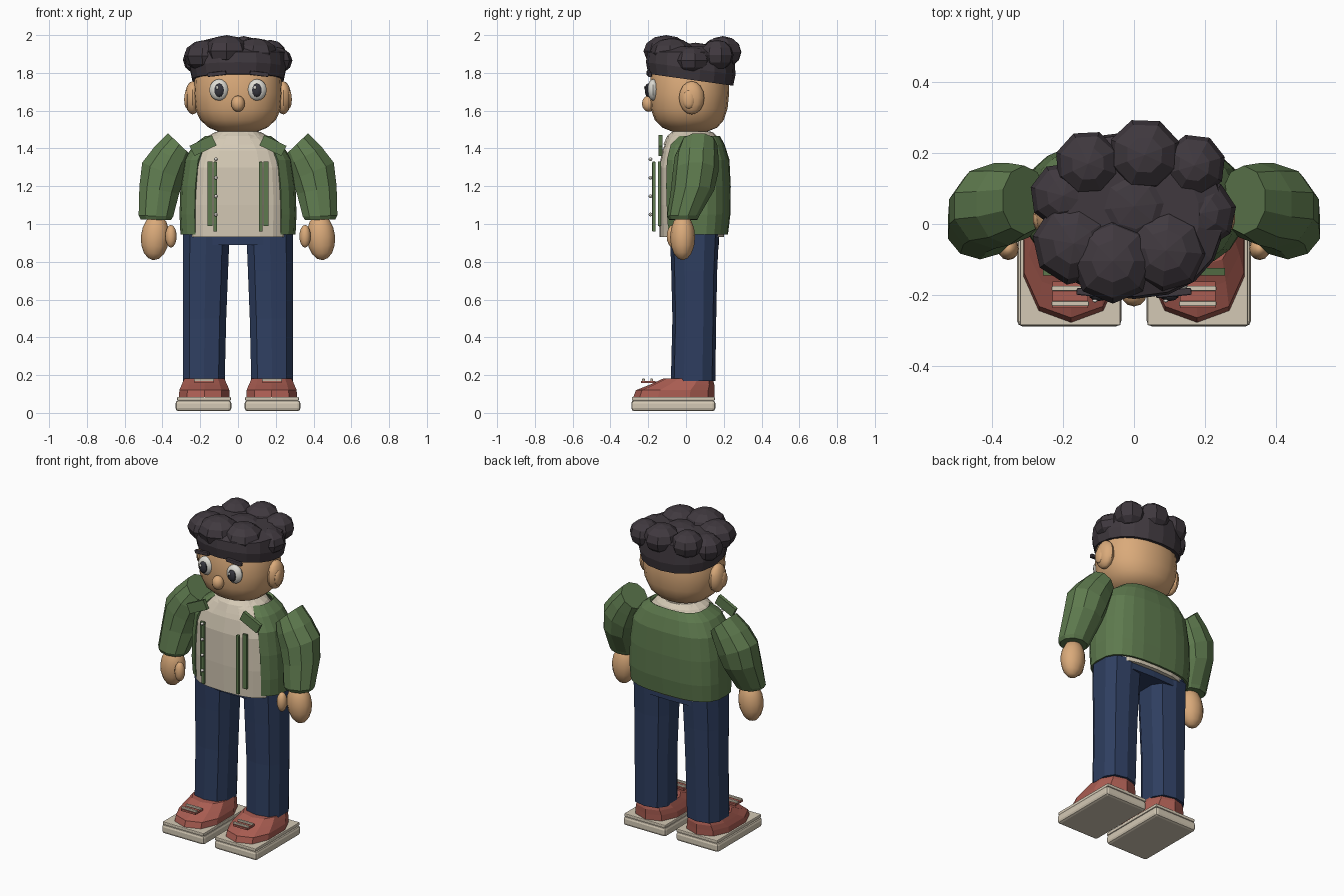
import bpy, bmesh, math
from mathutils import Vector, Euler

if "Cube" in bpy.data.objects:
    bpy.data.objects.remove(bpy.data.objects["Cube"])


def material(name, rgb):
    m = bpy.data.materials.new(name)
    lin = [((c / 255 + 0.055) / 1.055) ** 2.4 for c in rgb]
    m.diffuse_color = (*lin, 1)
    m.use_nodes = True
    m.node_tree.nodes["Principled BSDF"].inputs["Base Color"].default_value = m.diffuse_color
    return m


SKIN = material("skin", (218, 170, 122))
HAIR = material("hair", (64, 57, 63))
GREEN = material("jacket green", (94, 122, 78))
CREAM = material("cream cloth", (212, 201, 181))
NAVY = material("navy denim", (46, 62, 96))
RED = material("shoe red", (170, 93, 82))
WHITE = material("eye white", (222, 220, 212))
DARK = material("iris dark", (54, 54, 62))


def finish(name, bm, mat, smooth=0):
    bmesh.ops.recalc_face_normals(bm, faces=bm.faces)
    me = bpy.data.meshes.new(name)
    bm.to_mesh(me)
    bm.free()
    me.materials.append(mat)
    ob = bpy.data.objects.new(name, me)
    bpy.context.collection.objects.link(ob)
    if smooth:
        bpy.ops.object.select_all(action='DESELECT')
        ob.select_set(True)
        bpy.context.view_layer.objects.active = ob
        bpy.ops.object.shade_smooth_by_angle(angle=math.radians(smooth))
    return ob


def loft(name, rings, mat, smooth=0, closed=True, caps=True):
    bm = bmesh.new()
    vs = [[bm.verts.new(p) for p in r] for r in rings]
    n = len(rings[0])
    for a, b in zip(vs, vs[1:]):
        for i in range(n if closed else n - 1):
            j = (i + 1) % n
            bm.faces.new((a[i], a[j], b[j], b[i]))
    if caps and closed:
        bm.faces.new(vs[0])
        bm.faces.new(vs[-1])
    return finish(name, bm, mat, smooth)


def spow(v, e):
    return math.copysign(abs(v) ** e, v)


def ring(z, rx, y0, y1, cx=0, n=16, e=1.0, a0=0.0, a1=2 * math.pi, closed=True):
    """Rounded cross-section; angle 0 points to the front (-y)."""
    pts = []
    for i in range(n):
        a = a0 + (a1 - a0) * i / (n if closed else n - 1)
        pts.append(Vector((cx + rx * spow(math.sin(a), e),
                           (y0 + y1) / 2 - (y1 - y0) / 2 * spow(math.cos(a), e), z)))
    return pts


def ball(name, c, r, mat, seg=12, rows=8, smooth=40, rot=(0, 0, 0)):
    bm = bmesh.new()
    bmesh.ops.create_uvsphere(bm, u_segments=seg, v_segments=rows, radius=1)
    q = Euler(rot).to_matrix()
    for v in bm.verts:
        v.co = q @ Vector([v.co[k] * r[k] for k in range(3)]) + Vector(c)
    return finish(name, bm, mat, smooth)


def box(name, c, s, mat, bevel=0.0, rot=(0, 0, 0)):
    bm = bmesh.new()
    bmesh.ops.create_cube(bm, size=1)
    q = Euler(rot).to_matrix()
    for v in bm.verts:
        v.co = Vector([v.co[k] * s[k] for k in range(3)])
    if bevel:
        bmesh.ops.bevel(bm, geom=bm.edges[:], offset=bevel, segments=2,
                        profile=0.5, affect='EDGES')
    for v in bm.verts:
        v.co = q @ v.co + Vector(c)
    return finish(name, bm, mat)


for side, s in (("right", -1), ("left", 1)):
    # Shoes: sole slab, welt, upper and laces
    box(side + "_sole", (s * .183, -.067, .038), (.295, .445, .058), CREAM, .016)
    box(side + "_welt", (s * .18, -.067, .075), (.285, .44, .02), CREAM, .005)
    loft(side + "_shoe_upper",
         [ring(z, rx, y0, y1, s * .178, 10, .8) for z, rx, y0, y1 in
          ((.08, .14, -.28, .15), (.12, .138, -.265, .15),
           (.15, .125, -.19, .15), (.182, .11, -.12, .14))], RED)
    box(side + "_shoe_tongue", (s * .18, -.2, .164), (.1, .075, .012), RED)
    for y in (-.225, -.182):
        box(side + "_lace", (s * .18, y, .175), (.105, .014, .012), CREAM, .003)

    # Trouser leg
    loft(side + "_leg",
         [ring(z, (x1 - x0) / 2, y0, y1, s * (x0 + x1) / 2, 10, .75)
          for z, x0, x1, y0, y1 in
          ((.17, .066, .295, -.08, .155), (.5, .058, .296, -.072, .16),
           (.75, .048, .297, -.078, .165), (.95, .04, .297, -.085, .175))], NAVY)

    # Sleeve: rings between an inner and an outer point of the arm
    rings = []
    for xi, zi, xo, zo, y0, y1 in ((.25, 1.365, .37, 1.48, -.03, .165),
                                   (.262, 1.31, .445, 1.405, -.06, .172),
                                   (.285, 1.23, .507, 1.325, -.07, .172),
                                   (.312, 1.16, .522, 1.2, -.08, .15),
                                   (.343, 1.04, .526, 1.045, -.10, .07),
                                   (.355, 1.02, .515, 1.025, -.09, .06)):
        r = []
        for i in range(10):
            a = 2 * math.pi * (i + .5) / 10
            t = .5 + .526 * math.cos(a)
            r.append(Vector((s * (xi + (xo - xi) * t),
                             (y0 + y1) / 2 + (y1 - y0) / 2 * math.sin(a),
                             zi + (zo - zi) * t)))
        rings.append(r)
    loft(side + "_sleeve", rings, GREEN)

    # Hand and thumb
    ball(side + "_hand", (s * .439, -.018, .93), (.075, .066, .122), SKIN, rot=(0, s * -.08, 0))
    ball(side + "_thumb", (s * .355, -.07, .935), (.03, .032, .06), SKIN)

    # Ear with inner fold
    ball(side + "_ear", (s * .24, .03, 1.668), (.042, .067, .088), SKIN)
    ball(side + "_inner_ear", (s * .27, .015, 1.66), (.016, .035, .05), SKIN, 10, 6)

    # Eye, iris, glint and brow
    ball(side + "_eye", (s * .1, -.175, 1.71), (.052, .03, .057), WHITE)
    ball(side + "_iris", (s * .1, -.202, 1.708), (.027, .016, .036), DARK, 10, 6)
    ball(side + "_glint", (s * .1 - .01, -.217, 1.722), (.008, .005, .01), WHITE, 8, 5)
    box(side + "_brow", (s * .112, -.195, 1.795), (.1, .02, .022), HAIR, .004, (0, s * .12, s * .1))

    # Jacket front trim and collar flap
    box(side + "_placket", (s * .12, -.17, 1.145), (.02, .018, .37), GREEN, .004)
    box(side + "_front_edge", (s * .148, -.14, 1.16), (.028, .014, .34), GREEN)
    box(side + "_collar_flap", (s * .185, -.135, 1.415), (.13, .022, .06), GREEN, 0, (0, s * .45, 0))

# Pelvis joining the legs
loft("pelvis", [ring(z, .29, y0, .175, 0, 16, .6)
                for z, y0 in ((.89, -.08), (.98, -.085))], NAVY)

# Shirt body and its neck collar
loft("shirt", [ring(z, rx, y0, y1, 0, 20, .72) for z, rx, y0, y1 in
               ((.93, .27, -.14, .2), (1.1, .277, -.145, .205), (1.3, .265, -.143, .2),
                (1.39, .23, -.125, .18), (1.45, .16, -.1, .16), (1.49, .11, -.07, .13))], CREAM)
loft("neck_collar", [ring(z, rx, y0, y1, 0, 16) for z, rx, y0, y1 in
                     ((1.42, .2, -.12, .185), (1.465, .16, -.1, .165),
                      (1.487, .12, -.075, .14))], CREAM)

# Open jacket shell, wrapping from one front edge round the back to the other
GAP = .72
jacket = loft("jacket", [ring(z, rx, y0, y1, 0, 19, .72, GAP, 2 * math.pi - GAP, False)
                         for z, rx, y0, y1 in
                         ((.945, .305, -.125, .222), (1.05, .31, -.135, .235),
                          (1.2, .305, -.14, .237), (1.34, .285, -.135, .23),
                          (1.42, .235, -.11, .205), (1.465, .175, -.06, .18))],
              GREEN, closed=False)
shell = jacket.modifiers.new("thickness", 'SOLIDIFY')
shell.thickness = .015
shell.offset = -1

# Jacket buttons
for z in (1.05, 1.147, 1.245, 1.343):
    ball("button", (-.117, -.188, z), (.01, .01, .01), WHITE, 8, 6)

# Head and nose
loft("head", [ring(z, rx, y0, y1, 0, 20, .9) for z, rx, y0, y1 in
              ((1.488, .10, -.07, .11), (1.51, .155, -.125, .165), (1.55, .2, -.165, .2),
               (1.61, .228, -.187, .22), (1.69, .236, -.193, .228), (1.78, .23, -.187, .225),
               (1.85, .205, -.165, .2), (1.9, .14, -.1, .14))], SKIN, 40)
ball("nose", (0, -.198, 1.637), (.036, .035, .043), SKIN)

# Hair cap with a hem that drops toward the back
rows = []
for lift, grow in ((0, 0), (.06, .012), (.13, .005), (.16, -.06)):
    row = ring(0, .245 + grow, -.2 - grow, .25 + grow, 0, 18, .9)
    for p in row:
        hem = 1.795 - .14 * (p.y + .2)
        p.z = hem + lift if lift < .1 else 1.78 + lift
    rows.append(row)
loft("hair_cap", rows, HAIR)

# Curly clumps: x, y, z, width, height
for i, (x, y, z, r, h) in enumerate((
        (-.06, -.105, 1.915, .12, .085), (.09, -.075, 1.905, .118, .08),
        (-.17, -.055, 1.89, .118, .085), (-.2, .08, 1.87, .095, .08),
        (-.13, .17, 1.905, .095, .08), (.03, .195, 1.91, .105, .085),
        (.17, .165, 1.895, .09, .08), (.19, .03, 1.865, .1, .075),
        (0, .05, 1.89, .13, .07))):
    ball("hair_clump", (x, y, z), (r, r, h), HAIR, 8, 6, 0, (0, 0, i * .7))
